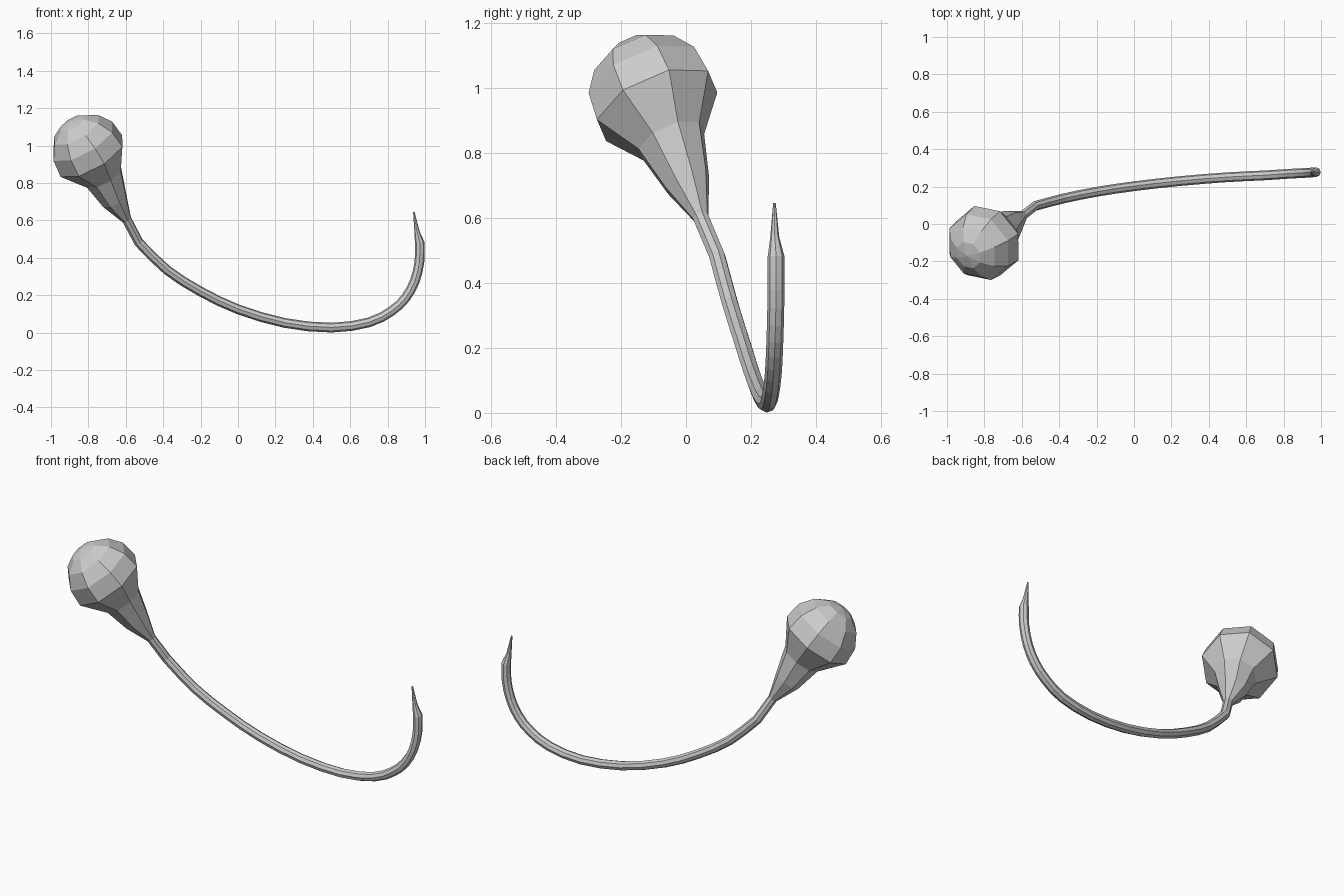
import bpy, bmesh, math
from mathutils import Vector

if "Cube" in bpy.data.objects:
    bpy.data.objects.remove(bpy.data.objects["Cube"])

SIDES = 8
R = 0.026

# Centre line of the curved shaft, from the hooked end up to the neck
path = [Vector(p) for p in (
    (0.972, 0.277, 0.48), (0.970, 0.277, 0.38), (0.945, 0.275, 0.275),
    (0.895, 0.272, 0.185), (0.82, 0.268, 0.115), (0.70, 0.26, 0.055),
    (0.50, 0.25, 0.027), (0.25, 0.23, 0.052), (0.0, 0.202, 0.125),
    (-0.20, 0.172, 0.22), (-0.38, 0.136, 0.335), (-0.53, 0.096, 0.482))]


def smooth(points, steps):
    """Catmull-Rom interpolation through the points."""
    pts = [2 * points[0] - points[1]] + points + [2 * points[-1] - points[-2]]
    out = []
    for a, b, c, d in zip(pts, pts[1:], pts[2:], pts[3:]):
        for i in range(steps):
            t = i / steps
            out.append(0.5 * (2 * b + (c - a) * t + (2 * a - 5 * b + 4 * c - d) * t * t
                              + (3 * b - a - 3 * c + d) * t ** 3))
    return out + [points[-1]]


# Tapered tip, shaft, then flaring neck: (centre, radius)
stations = [(Vector((0.94, 0.272, 0.645)), 0.004), (Vector((0.957, 0.273, 0.54)), 0.014)]
stations += [(p, R) for p in smooth(path, 2)]
stations += [(Vector((-0.594, 0.045, 0.603)), R),
             (Vector((-0.66, 0.003, 0.712)), 0.074),
             (Vector((-0.717, -0.045, 0.835)), 0.11)]
n_free = len(stations)

# Rounded bulb
axis = Vector((-0.467, -0.356, 0.81)).normalized()
centre, bulb_r = Vector((-0.797, -0.099, 0.967)), 0.204
for deg in (-8, 20, 45, 68):
    a = math.radians(deg)
    stations.append((centre + axis * bulb_r * math.sin(a), bulb_r * math.cos(a)))

# Sweep an octagon through all stations with a twist-free frame
bm = bmesh.new()
rings = []
u = Vector((0, 1, 0))
for i, (p, r) in enumerate(stations):
    if i >= n_free - 2:
        t = axis
    else:
        prev = stations[max(i - 1, 0)][0]
        t = ((p - prev).normalized() + (stations[i + 1][0] - p).normalized()).normalized()
    u = (u - t * u.dot(t)).normalized()
    v = t.cross(u)
    rings.append([bm.verts.new(p + r * (u * math.cos(k * math.tau / SIDES)
                                        + v * math.sin(k * math.tau / SIDES)))
                  for k in range(SIDES)])
for a, b in zip(rings, rings[1:]):
    for k in range(SIDES):
        j = (k + 1) % SIDES
        bm.faces.new((a[k], a[j], b[j], b[k]))
bm.faces.new(rings[0])
pole = bm.verts.new(centre + axis * bulb_r)
for k in range(SIDES):
    bm.faces.new((rings[-1][k], rings[-1][(k + 1) % SIDES], pole))
bmesh.ops.recalc_face_normals(bm, faces=bm.faces)

mesh = bpy.data.meshes.new("curved_stalk_with_bulb")
bm.to_mesh(mesh)
bm.free()
bpy.context.collection.objects.link(bpy.data.objects.new("curved_stalk_with_bulb", mesh))
